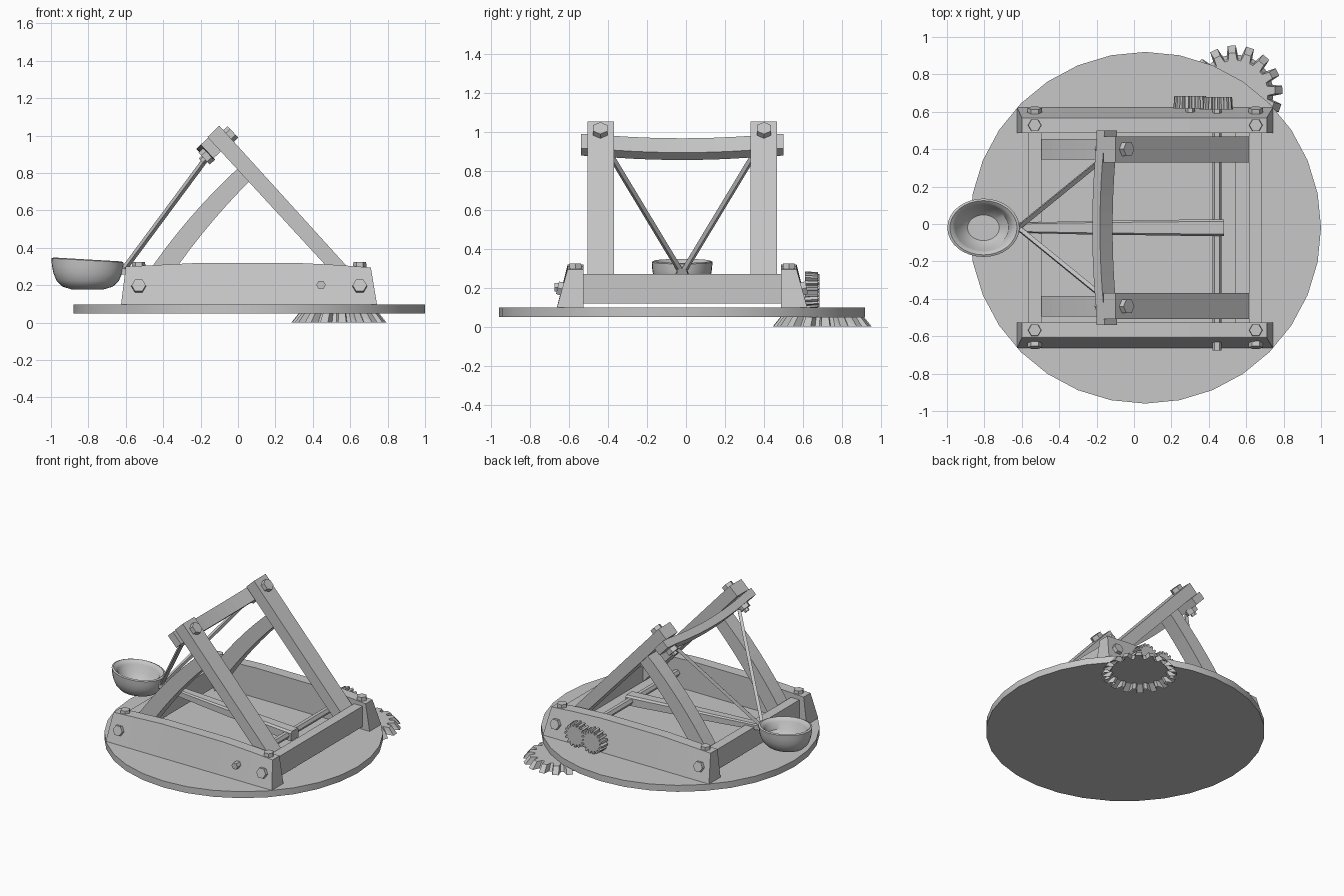
import bpy, bmesh, math
from mathutils import Vector

if "Cube" in bpy.data.objects:
    bpy.data.objects.remove(bpy.data.objects["Cube"])

C = -0.020  # y of the symmetry plane of the frame

grey = bpy.data.materials.new("plain grey")
grey.diffuse_color = (0.57, 0.57, 0.57, 1)
grey.use_nodes = True
grey.node_tree.nodes["Principled BSDF"].inputs["Base Color"].default_value = grey.diffuse_color


def loft(name, rings, smooth=False):
    """Closed solid through rings with equal point counts, capped at both ends."""
    bm = bmesh.new()
    vs = [[bm.verts.new(p) for p in r] for r in rings]
    n = len(vs[0])
    for a, b in zip(vs, vs[1:]):
        for i in range(n):
            j = (i + 1) % n
            bm.faces.new((a[i], a[j], b[j], b[i]))
    bm.faces.new(vs[0])
    bm.faces.new(vs[-1])
    bmesh.ops.recalc_face_normals(bm, faces=bm.faces)
    me = bpy.data.meshes.new(name)
    bm.to_mesh(me)
    bm.free()
    me.materials.append(grey)
    ob = bpy.data.objects.new(name, me)
    bpy.context.collection.objects.link(ob)
    if smooth:
        bpy.ops.object.select_all(action='DESELECT')
        ob.select_set(True)
        bpy.context.view_layer.objects.active = ob
        bpy.ops.object.shade_smooth_by_angle(angle=math.radians(35))
    return ob


def prism(name, pts, y0, y1):
    return loft(name, [[(x, y, z) for x, z in pts] for y in (y0, y1)])


def box(name, x0, x1, y0, y1, z0, z1):
    return prism(name, [(x0, z0), (x1, z0), (x1, z1), (x0, z1)], y0, y1)


def rod(name, p, q, r, n=6, r2=None, smooth=False):
    """Straight n-sided bar from p to q."""
    p, q = Vector(p), Vector(q)
    d = (q - p).normalized()
    u = d.cross(Vector((0, 1, 0)) if abs(d.y) < 0.9 else Vector((0, 0, 1))).normalized()
    v = d.cross(u)
    ang = [2 * math.pi * i / n for i in range(n)]
    return loft(name, [[c + (u * math.cos(a) + v * math.sin(a)) * k for a in ang]
                       for c, k in ((p, r), (q, r if r2 is None else r2))], smooth)


def gear(name, centre, teeth, ends, axis, phase=0):
    """Toothed wheel; ends = (offset along axis, tip radius, root radius)."""
    rings = []
    for h, tip, root in ends:
        ring = []
        for t in range(teeth):
            for f, r in ((-0.36, root), (-0.22, tip), (0.22, tip), (0.36, root)):
                a = phase + 2 * math.pi * (t + f) / teeth
                c, s = r * math.cos(a), r * math.sin(a)
                off = (c, s, h) if axis == 'z' else (c, h, s)
                ring.append(Vector(centre) + Vector(off))
        rings.append(ring)
    return loft(name, rings)


# turntable disc and the dished bevel gear below it
rod("turntable", (0.06, -0.02, 0.05), (0.06, -0.02, 0.098), 0.94, 32, smooth=True)
gear("turntable_gear", (0.54, 0.70, 0), 16,
     ((0.035, 0.20, 0.185), (0, 0.255, 0.205), (0.05, 0.215, 0.175)), 'z', math.radians(4))

# cross beams of the base
box("left_cross_beam", -0.565, -0.495, C - 0.52, C + 0.52, 0.118, 0.27)
box("right_cross_beam", 0.615, 0.685, C - 0.52, C + 0.52, 0.118, 0.27)
box("low_ledge", 0.54, 0.615, C - 0.52, C + 0.52, 0.118, 0.15)

D = Vector((0.68, 0, -0.735)).normalized()   # down along the main beam
N = Vector((-0.735, 0, -0.68)).normalized()  # out of its underside

for s, side in ((-1, "front"), (1, "back")):
    Y = lambda o: C + s * o
    # side board with slanted outer face and gently arched top
    board = [(-0.625, -0.60, 0.30), (-0.44, -0.44, 0.308), (-0.2, -0.2, 0.32),
             (0.3, 0.3, 0.32), (0.54, 0.54, 0.308), (0.743, 0.71, 0.295)]
    loft(side + "_side_board",
         [[(xb, Y(0.507), 0.098), (xb, Y(0.643), 0.098), (xt, Y(0.588), z), (xt, Y(0.507), z)]
          for xb, xt, z in board])
    # bolts on top and on the outer face of the board
    for x in (-0.531, 0.651):
        rod(side + "_top_bolt", (x, Y(0.548), 0.28), (x, Y(0.548), 0.325), 0.038, 6, 0.034)
        rod(side + "_side_bolt", (x, Y(0.59), 0.188), (x, Y(0.64), 0.20), 0.042, 6, 0.038)
    # straight main beam
    prism(side + "_main_beam",
          [(-0.10, 1.053), (0.615, 0.265), (0.615, 0.147), (-0.163, 0.993)], Y(0.35), Y(0.487))
    # curved strut, both edges bowed upward
    rings = []
    for i in range(9):
        t = i / 8
        b = 0.024 * 4 * t * (1 - t)
        a = Vector((-0.495 + 0.515 * t - b * 0.75, 0, 0.247 + 0.597 * t + b * 0.66))
        c = Vector((-0.435 + 0.52 * t - b * 0.75, 0, 0.135 + 0.645 * t + b * 0.66))
        rings.append([(p.x, Y(o), p.z) for p, o in
                      ((a, 0.365), (a, 0.475), (c, 0.475), (c, 0.365))])
    loft(side + "_curved_strut", rings)
    # bolt through beam and crossbar, with its nut
    top = Vector((-0.027, Y(0.42), 1.02))
    rod(side + "_beam_bolt_head", top, top + N * 0.04, 0.042)
    rod(side + "_beam_bolt", top + N * 0.03, top + N * 0.23, 0.02)
    rod(side + "_beam_nut", top + N * 0.17, top + N * 0.21, 0.044)
    # rope to the arm
    rod(side + "_rope", (-0.165, Y(0.37), 0.885), (-0.61, Y(0.008), 0.285), 0.016, 4)

# bowed crossbar under the tops of the main beams
rings = []
for i in range(13):
    t = -1 + i / 6
    o = Vector((-0.158, C + 0.52 * t, 0.99)) + N * 0.033 * max(0, 1 - (t / 0.9) ** 2)
    rings.append([o, o + D * 0.10, o + D * 0.10 + N * 0.056, o + N * 0.056])
loft("bowed_crossbar", rings)

# throwing arm with chamfered top edges
arm = [(-0.64, 0.28, 0.026, 0.02), (-0.3, 0.255, 0.035, 0.026),
       (0.40, 0.205, 0.045, 0.035), (0.482, 0.20, 0.045, 0.035)]
loft("throwing_arm",
     [[(x, C - w, z - h), (x, C + w, z - h), (x, C + w, z + h * 0.6), (x, C + w * 0.75, z + h),
       (x, C - w * 0.75, z + h), (x, C - w, z + h * 0.6)]
      for x, z, w, h in arm])

# oval bowl, slightly tilted
profile = [(0.02, 0), (0.45, 0), (0.70, 0.015), (0.86, 0.045), (0.95, 0.085), (0.985, 0.12),
           (1.0, 0.155), (0.93, 0.16), (0.85, 0.15), (0.78, 0.135), (0.70, 0.08),
           (0.44, 0.04), (0.02, 0.04)]
loft("bowl", [[(-0.805 + 0.193 * r * math.cos(a),
                C + 0.156 * r * math.sin(a),
                0.178 + z * (1 - 0.07 * r * math.cos(a)))
               for a in (2 * math.pi * i / 32 for i in range(32))] for r, z in profile], True)

# arm axle and the two meshing gears on the back board
rod("arm_axle", (0.444, -0.675, 0.202), (0.444, 0.66, 0.202), 0.025)
rod("gear_axle", (0.30, 0.50, 0.185), (0.30, 0.66, 0.185), 0.025)
wheel = ((0, 0.09, 0.07), (0.067, 0.085, 0.066))
gear("axle_gear", (0.44, 0.612, 0.195), 16, wheel, 'y')
gear("drive_gear", (0.30, 0.618, 0.185), 16, wheel, 'y', math.pi / 16)
